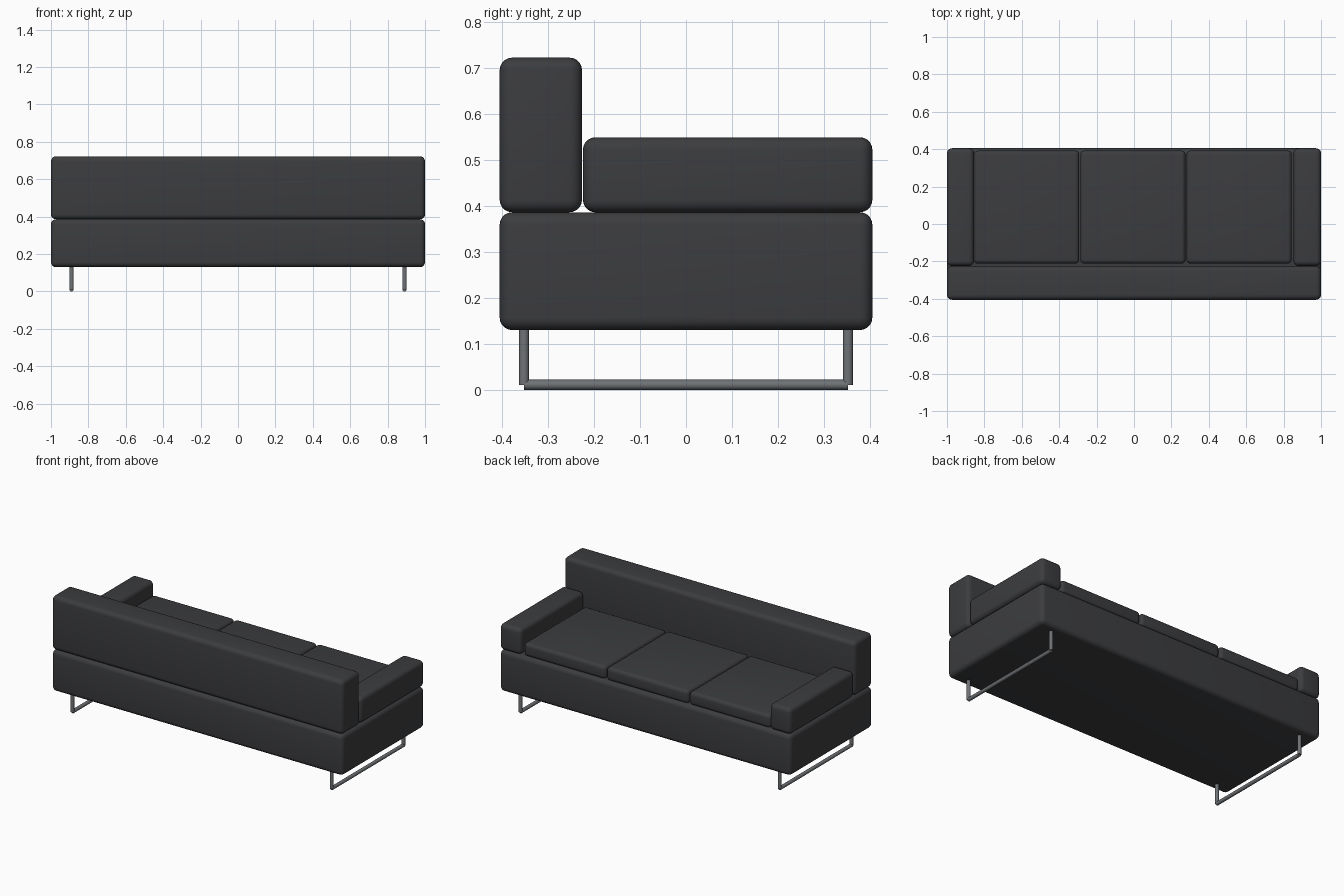
import bpy
import bmesh
from mathutils import Vector

if "Cube" in bpy.data.objects:
    bpy.data.objects.remove(bpy.data.objects["Cube"])

dark = bpy.data.materials.new("dark_upholstery")
dark.diffuse_color = (0.045, 0.046, 0.05, 1)
dark.use_nodes = True
dark.node_tree.nodes["Principled BSDF"].inputs["Base Color"].default_value = dark.diffuse_color
metal = bpy.data.materials.new("steel")
metal.diffuse_color = (0.16, 0.17, 0.18, 1)
metal.use_nodes = True
metal.node_tree.nodes["Principled BSDF"].inputs["Base Color"].default_value = metal.diffuse_color


def smooth(obj, degrees):
    bpy.ops.object.select_all(action='DESELECT')
    obj.select_set(True)
    bpy.context.view_layer.objects.active = obj
    bpy.ops.object.shade_smooth_by_angle(angle=degrees * 3.14159 / 180)


def padded_box(name, x, y, z, radius=0.027):
    """Rounded upholstered block spanning the given (min, max) ranges."""
    bm = bmesh.new()
    bmesh.ops.create_cube(bm, size=1)
    for v in bm.verts:
        v.co = Vector([(r[0] + r[1]) / 2 + c * (r[1] - r[0])
                       for c, r in zip(v.co, (x, y, z))])
    bmesh.ops.bevel(bm, geom=bm.edges[:], offset=radius, segments=5,
                    profile=0.5, affect='EDGES')
    mesh = bpy.data.meshes.new(name)
    bm.to_mesh(mesh)
    bm.free()
    mesh.materials.append(dark)
    obj = bpy.data.objects.new(name, mesh)
    bpy.context.collection.objects.link(obj)
    smooth(obj, 40)
    return obj


def rod(name, a, b, radius=0.011):
    a, b = Vector(a), Vector(b)
    bpy.ops.mesh.primitive_cylinder_add(vertices=16, radius=radius,
                                        depth=(b - a).length, location=(a + b) / 2)
    obj = bpy.context.object
    obj.name = name
    obj.rotation_euler = (b - a).to_track_quat('Z', 'Y').to_euler()
    obj.data.materials.append(metal)
    smooth(obj, 40)


# Base and backrest
padded_box("base", (-1, 1), (-0.405, 0.405), (0.13, 0.386))
padded_box("backrest", (-1, 1), (-0.405, -0.226), (0.386, 0.722))

# Armrests
for side, x in (("left", (-1, -0.855)), ("right", (0.853, 1))):
    padded_box(side + "_armrest", x, (-0.224, 0.405), (0.386, 0.549))

# Seat cushions
for i in range(3):
    cx = -0.006 + (i - 1) * 0.568
    padded_box(f"seat_cushion_{i + 1}", (cx - 0.281, cx + 0.281),
               (-0.212, 0.392), (0.384, 0.467), 0.022)

# Sled legs: two posts and a floor runner on each side
for side, x in (("left", -0.89), ("right", 0.89)):
    rod(side + "_runner", (x, -0.352, 0.011), (x, 0.352, 0.011))
    for end, y in (("front", -0.352), ("back", 0.352)):
        rod(f"{side}_{end}_post", (x, y, 0.011), (x, y, 0.14))
